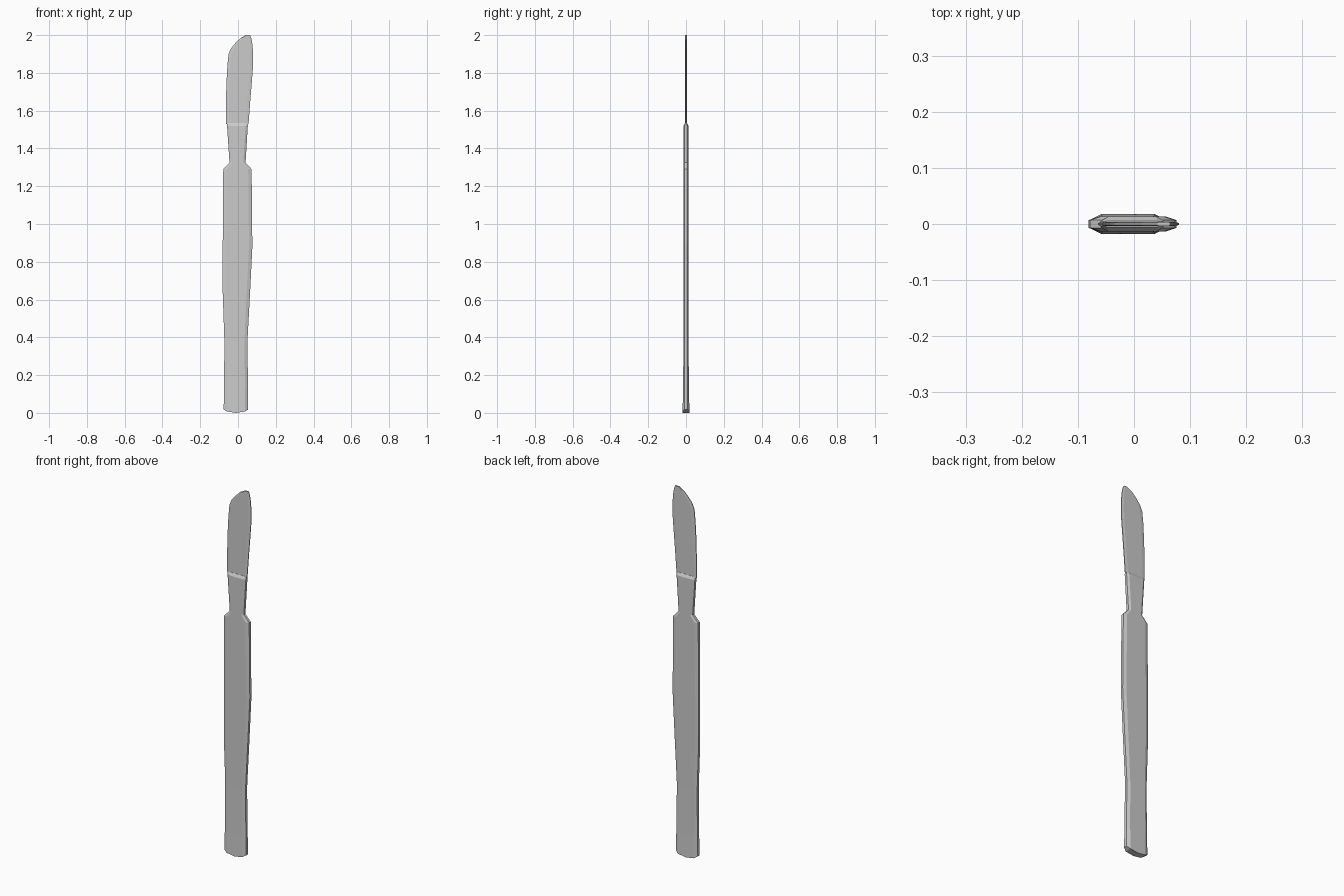
import bpy, bmesh

if "Cube" in bpy.data.objects:
    bpy.data.objects.remove(bpy.data.objects["Cube"])


def loft(name, rings):
    """Skin a stack of equal-sized point rings and cap both ends."""
    bm = bmesh.new()
    loops = [[bm.verts.new(p) for p in ring] for ring in rings]
    n = len(loops[0])
    for a, b in zip(loops, loops[1:]):
        for i in range(n):
            j = (i + 1) % n
            bm.faces.new((a[i], a[j], b[j], b[i]))
    bm.faces.new(loops[-1])
    # bottom cap as strips across the thickness, so it can be bent
    base = loops[0]
    h = n // 2
    for i in range(h - 1):
        bm.faces.new((base[i], base[n - 1 - i], base[n - 2 - i], base[i + 1]))
    bmesh.ops.recalc_face_normals(bm, faces=bm.faces)
    mesh = bpy.data.meshes.new(name)
    bm.to_mesh(mesh)
    bm.free()
    obj = bpy.data.objects.new(name, mesh)
    bpy.context.collection.objects.link(obj)
    return obj


def section(z, left, right, thick, edge, chamfer, drop=0.0):
    """Flat bar section: flat front and back, chamfered long edges."""
    mid = (left + right) / 2
    half = [(left, edge, 0), (left + chamfer, thick, 0.6 * drop), (mid, thick, drop),
            (right - chamfer, thick, 0.6 * drop), (right, edge, 0)]
    front = [(x, -y, z - d) for x, y, d in half]
    back = [(x, y, z - d) for x, y, d in reversed(half)]
    return front + back


# handle with shoulders and neck: z, left, right, half thickness, edge, chamfer, drop
handle_rows = [
    (0.018, -0.076, 0.054, 0.018, 0.009, 0.018, 0.018),
    (0.12, -0.074, 0.053, 0.016, 0.008, 0.016),
    (0.38, -0.072, 0.050, 0.013, 0.007, 0.016),
    (0.64, -0.081, 0.064, 0.013, 0.007, 0.018),
    (0.88, -0.081, 0.076, 0.013, 0.007, 0.018),
    (1.29, -0.078, 0.072, 0.013, 0.007, 0.018),
    (1.325, -0.045, 0.040, 0.013, 0.007, 0.012),
    (1.52, -0.058, 0.052, 0.013, 0.007, 0.012),
    (1.535, -0.060, 0.053, 0.005, 0.004, 0.012),
]
loft("handle", [section(*row) for row in handle_rows])

# blade: z, left (cutting edge), right (spine)
blade_rows = [
    (1.53, -0.064, 0.056), (1.64, -0.064, 0.064), (1.75, -0.061, 0.073),
    (1.84, -0.056, 0.080), (1.90, -0.050, 0.080), (1.93, -0.037, 0.078),
    (1.96, -0.012, 0.075), (1.985, 0.014, 0.070), (2.0, 0.042, 0.064),
]
loft("blade", [section(z, l, r, 0.004, 0.002, 0.12 * (r - l))
               for z, l, r in blade_rows])
